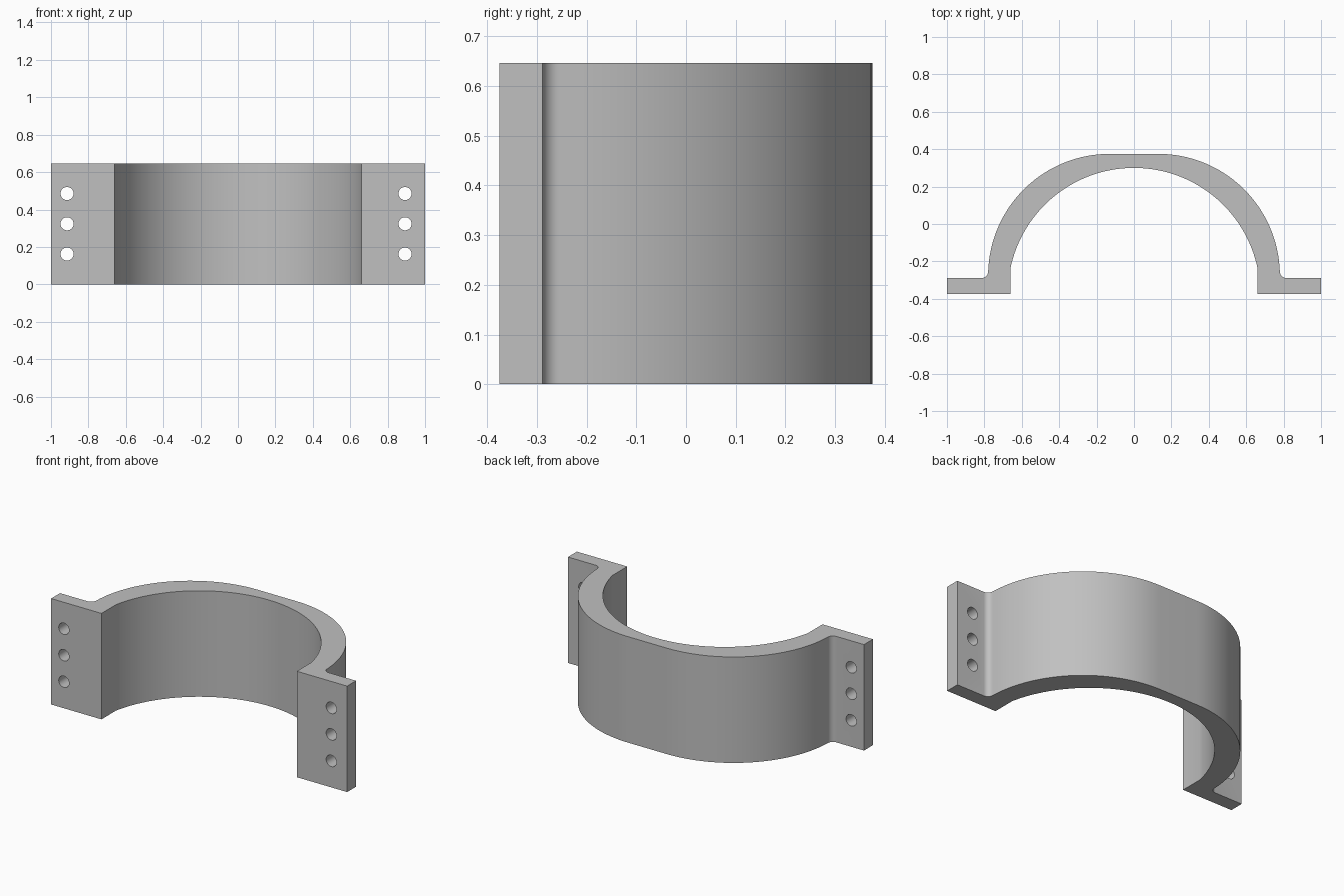
import bpy, bmesh, math

HEIGHT = 0.647
FRONT, FLANGE_BACK, BACK = -0.375, -0.289, 0.375

cube = bpy.data.objects.get("Cube")
if cube:
    bpy.data.objects.remove(cube, do_unlink=True)

steel = bpy.data.materials.new("plain grey")
steel.use_nodes = True
GREY = (0.53, 0.53, 0.53, 1)
steel.diffuse_color = GREY
steel.node_tree.nodes["Principled BSDF"].inputs["Base Color"].default_value = GREY


def arc(cx, cy, r, start, end, steps):
    """Points on a circular arc, angles in radians."""
    angles = [start + (end - start) * i / steps for i in range(steps + 1)]
    return [(cx + r * math.cos(a), cy + r * math.sin(a)) for a in angles]


# Half profile on +x: bore, flange, fillet, outer shell with a flat crown
bore_r, bore_x = 0.675, 0.66
shell_x, shell_r, fillet_r = 0.13, 0.65, 0.035
shell_y = BACK - shell_r
fillet_y = FLANGE_BACK + fillet_r
reach = shell_r + fillet_r
tilt = math.asin((fillet_y - shell_y) / reach)
fillet_x = shell_x + reach * math.cos(tilt)

half = arc(0, FRONT, bore_r, math.pi / 2, math.acos(bore_x / bore_r), 32)
half += [(bore_x, FRONT), (1, FRONT), (1, FLANGE_BACK)]
half += arc(fillet_x, fillet_y, fillet_r, -math.pi / 2, -math.pi + tilt, 8)
half += arc(shell_x, shell_y, shell_r, tilt, math.pi / 2, 32)[1:]
outline = half + [(-x, y) for x, y in reversed(half[1:])]

# Extruded clamp body
bm = bmesh.new()
face = bm.faces.new([bm.verts.new((x, y, 0)) for x, y in outline])
top = bmesh.ops.extrude_face_region(bm, geom=[face])["geom"]
bmesh.ops.translate(bm, vec=(0, 0, HEIGHT),
                    verts=[v for v in top if isinstance(v, bmesh.types.BMVert)])
bmesh.ops.recalc_face_normals(bm, faces=bm.faces)
mesh = bpy.data.meshes.new("half_clamp")
bm.to_mesh(mesh)
bm.free()
mesh.materials.append(steel)
clamp = bpy.data.objects.new("half_clamp", mesh)
bpy.context.collection.objects.link(clamp)

# Three bolt holes through each flange
for x in (-0.914, 0.893):
    for i in range(1, 4):
        bpy.ops.mesh.primitive_cylinder_add(
            vertices=32, radius=0.035, depth=0.3,
            location=(x, (FRONT + FLANGE_BACK) / 2, HEIGHT * i / 4),
            rotation=(math.pi / 2, 0, 0))
        cutter = bpy.context.object
        cutter.name = "bolt_hole_cutter"
        cutter.hide_render = True
        cutter.data.materials.append(steel)
        cut = clamp.modifiers.new("bolt_hole", 'BOOLEAN')
        cut.operation = 'DIFFERENCE'
        cut.solver = 'EXACT'
        cut.object = cutter
        bpy.context.view_layer.objects.active = clamp
        bpy.ops.object.modifier_apply(modifier=cut.name)
        bpy.data.objects.remove(cutter, do_unlink=True)

# Smooth curves, crisp edges
bpy.ops.object.select_all(action='DESELECT')
clamp.select_set(True)
bpy.context.view_layer.objects.active = clamp
bpy.ops.object.shade_smooth_by_angle(angle=math.radians(25))
